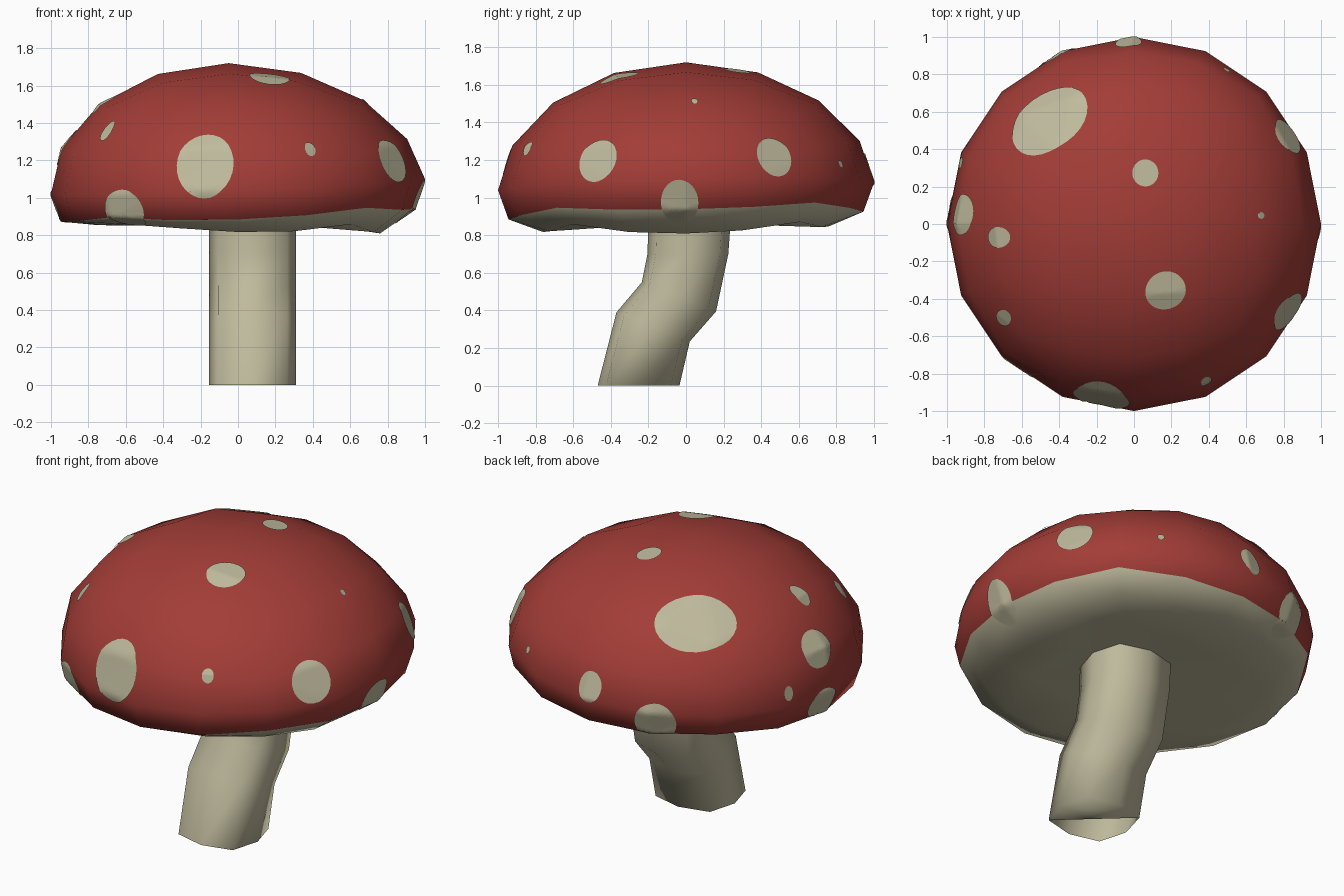
import bpy, bmesh, math
from mathutils import Vector
from mathutils.bvhtree import BVHTree

if "Cube" in bpy.data.objects:
    bpy.data.objects.remove(bpy.data.objects["Cube"])


def material(name, rgb):
    m = bpy.data.materials.new(name)
    m.diffuse_color = (*rgb, 1)
    m.use_nodes = True
    m.node_tree.nodes["Principled BSDF"].inputs["Base Color"].default_value = m.diffuse_color
    return m


RED = material("cap red", (0.365, 0.046, 0.038))
CREAM = material("pale cream", (0.52, 0.49, 0.335))


def finish(bm, name, mats):
    me = bpy.data.meshes.new(name)
    bm.to_mesh(me)
    bm.free()
    for m in mats:
        me.materials.append(m)
    for p in me.polygons:
        p.use_smooth = True
    ob = bpy.data.objects.new(name, me)
    bpy.context.collection.objects.link(ob)
    return ob


def bridge(bm, a, b):
    n = len(a)
    for i in range(n):
        bm.faces.new((a[i], a[(i + 1) % n], b[(i + 1) % n], b[i]))


# Underside shape: sphere height -> (height, tilt along x, tilt along y)
under = [(0.0, 0.0, 0.04, 0.02), (-0.281, -0.125, 0.037, 0.02),
         (-0.383, -0.155, 0.035, 0.022), (-0.577, -0.195, 0.0, 0.01),
         (-0.678, -0.22, -0.025, 0.015), (-0.708, -0.228, -0.03, 0.02),
         (-0.924, -0.2, 0.0, 0.01), (-1.001, -0.19, 0.0, 0.0)]


def shape_cap(p):
    """Unit sphere point to tilted dome with a flattened underside."""
    x, y, z = p
    if z >= -1e-5:
        z = max(z, 0)
        tx = 0.04 - 0.035 * z
        return Vector((x - 0.05 * z, y,
                       1.06 + 0.66 * z ** 1.1 + tx * x + 0.5 * tx * y))
    for a, b in zip(under, under[1:]):
        if b[0] <= z <= a[0]:
            t = (z - a[0]) / (b[0] - a[0])
            h, tx, ty = (a[k] + (b[k] - a[k]) * t for k in (1, 2, 3))
            break
    s = 1 + 0.15 * z * z
    x, y = x * s, y * s
    return Vector((x, y, 1.06 + h + tx * x + ty * y))


# Cap: cube grid rounded into a sphere, lowest row and bottom in cream
bm = bmesh.new()
bmesh.ops.create_cube(bm, size=2)
bmesh.ops.subdivide_edges(bm, edges=bm.edges[:], cuts=3, use_grid_fill=True)
for f in bm.faces:
    f.material_index = 1 if f.calc_center_median().z < -0.5 else 0
for v in bm.verts:
    q = Vector([math.tan(c * math.pi / 4) for c in v.co]).normalized()
    v.co = shape_cap(q)
bmesh.ops.recalc_face_normals(bm, faces=bm.faces)
bmesh.ops.triangulate(bm, faces=bm.faces[:])
tree = BVHTree.FromBMesh(bm)
finish(bm, "cap", [RED, CREAM])

# Stem: bent tube with a rounded-square section
# (y and z of the front edge, y and z of the back edge)
path = [((-0.47, 0), (-0.035, 0)), ((-0.37, 0.39), (0.02, 0.235)),
        ((-0.235, 0.55), (0.16, 0.395)), ((-0.205, 0.70), (0.225, 0.70)),
        ((-0.20, 0.88), (0.238, 0.88))]
bm = bmesh.new()
prev = None
for front, back in path:
    ring = []
    for i in range(8):
        a = math.tau * i / 8
        s = 1.12 if i % 2 else 1.0          # push the corners out
        t = 0.5 + 0.5 * s * math.sin(a)
        ring.append(bm.verts.new((0.078 + 0.2325 * s * math.cos(a),
                                  front[0] + (back[0] - front[0]) * t,
                                  front[1] + (back[1] - front[1]) * t)))
    if prev:
        bridge(bm, prev, ring)
    else:                                   # foot is closed on its back half only
        bm.faces.new([ring[k] for k in (3, 2, 1, 0, 7)])
    prev = ring
finish(bm, "stem", [CREAM])

# Spots: thin patches laid onto the cap (x, y, z, half width, half height)
spots = [
    (-0.45, 0.55, 1.49, 0.23, 0.18), (0.06, 0.27, 1.665, 0.07, 0.073),
    (0.165, -0.35, 1.63, 0.11, 0.105), (-0.71, -0.07, 1.49, 0.056, 0.075),
    (-0.915, 0.05, 1.27, 0.11, 0.11), (-0.68, -0.49, 1.35, 0.045, 0.065),
    (-0.17, -0.90, 1.17, 0.155, 0.18), (0.375, -0.82, 1.255, 0.033, 0.042),
    (0.81, -0.46, 1.195, 0.115, 0.122), (0.79, 0.45, 1.21, 0.105, 0.112),
    (0.67, 0.045, 1.505, 0.018, 0.022), (0.485, 0.805, 1.175, 0.02, 0.022),
    (0.98, -0.035, 0.97, 0.10, 0.13), (-0.61, -0.75, 0.93, 0.125, 0.115),
    (-0.03, 0.985, 1.15, 0.07, 0.09), (-0.40, 0.87, 0.99, 0.12, 0.13),
    (-0.92, 0.325, 1.10, 0.032, 0.042), (-0.97, 0.06, 0.95, 0.11, 0.10)]
centre = Vector((0, 0, 1.06))
SEG, RINGS = 28, 7
bm = bmesh.new()
for x, y, z, w, h in spots:
    d = Vector((x, y, z)) - centre
    c = tree.ray_cast(centre, d.normalized())[0]
    n = Vector((d.x, d.y, d.z / 0.44)).normalized()
    side = Vector((0, 0, 1)).cross(n).normalized()
    up = n.cross(side)

    def lay(u, v):
        p = c + side * u + up * v
        hit = tree.ray_cast(p + n * 0.3, -n)[0]
        return bm.verts.new((hit if hit else p) + n * 0.006)

    mid = lay(0, 0)
    prev = None
    for k in range(1, RINGS + 1):
        s = k / RINGS
        ring = [lay(w * s * math.cos(math.tau * i / SEG),
                    h * s * math.sin(math.tau * i / SEG)) for i in range(SEG)]
        if prev:
            bridge(bm, prev, ring)
        else:
            for i in range(SEG):
                bm.faces.new((mid, ring[i], ring[(i + 1) % SEG]))
        prev = ring
bmesh.ops.recalc_face_normals(bm, faces=bm.faces)
for f in bm.faces:                          # patches must face outwards
    if f.normal.dot(f.calc_center_median() - centre) < 0:
        f.normal_flip()
finish(bm, "cap_spots", [CREAM])
